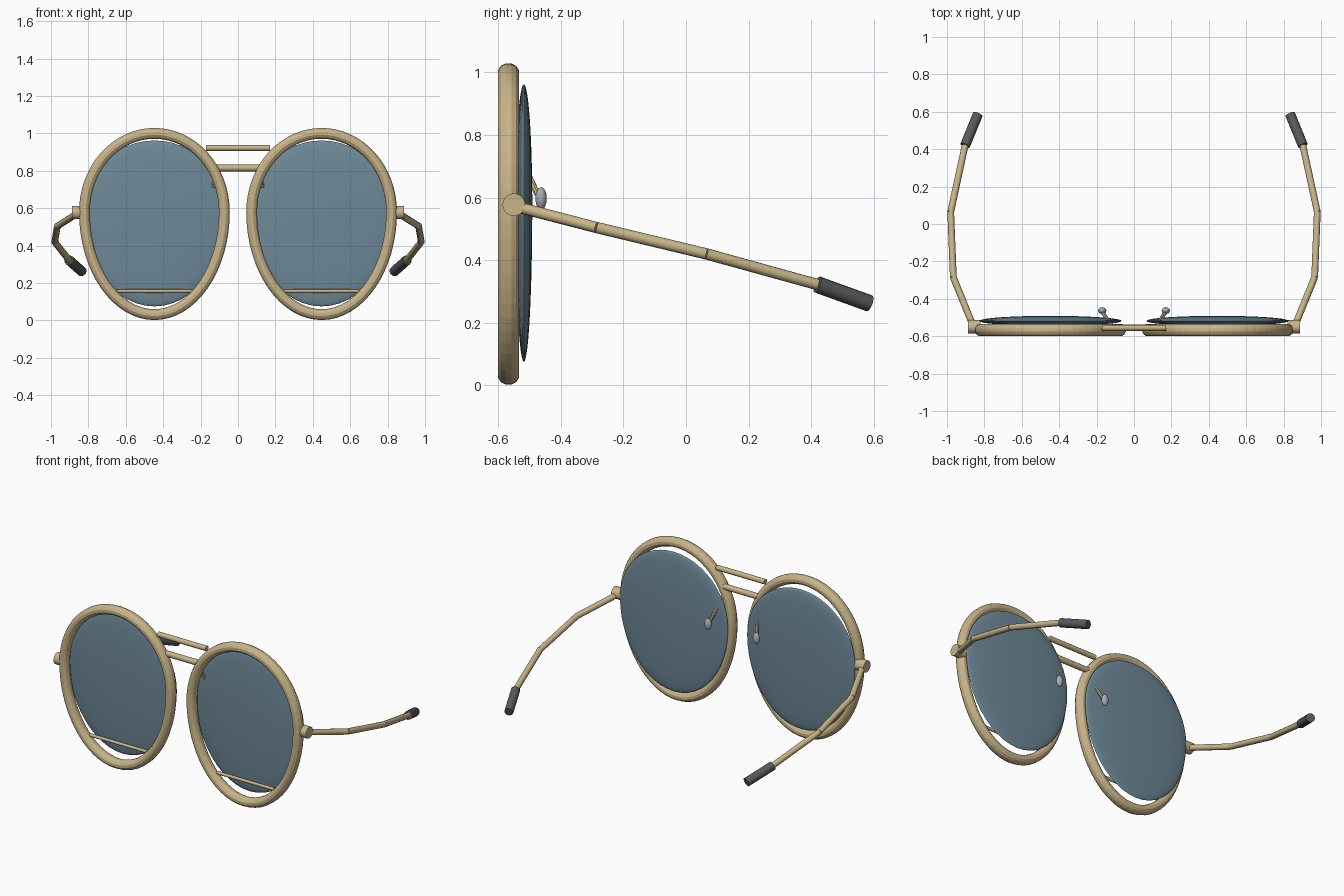
import bpy, bmesh, math
from mathutils import Vector

cube = bpy.data.objects.get("Cube")
if cube:
    bpy.data.objects.remove(cube)


def material(name, rgb):
    m = bpy.data.materials.new(name)
    m.use_nodes = True
    m.diffuse_color = (*rgb, 1)
    m.node_tree.nodes["Principled BSDF"].inputs["Base Color"].default_value = (*rgb, 1)
    return m


GOLD = material("warm gold metal", (0.58, 0.46, 0.25))
GLASS = material("blue grey glass", (0.155, 0.25, 0.315))
RUBBER = material("dark grey rubber", (0.1, 0.1, 0.105))
SILICONE = material("pale grey silicone", (0.38, 0.41, 0.46))

EYE_X, EYE_Z = 0.447, 0.58


def finish(bm, name, mat, smooth_angle=None):
    bmesh.ops.recalc_face_normals(bm, faces=bm.faces)
    me = bpy.data.meshes.new(name)
    bm.to_mesh(me)
    bm.free()
    me.materials.append(mat)
    ob = bpy.data.objects.new(name, me)
    bpy.context.collection.objects.link(ob)
    if smooth_angle:
        bpy.ops.object.select_all(action="DESELECT")
        ob.select_set(True)
        bpy.context.view_layer.objects.active = ob
        bpy.ops.object.shade_smooth_by_angle(angle=math.radians(smooth_angle))
    return ob


def rod(name, a, b, radius, mat, sides=12):
    """Capped cylinder between two points."""
    a, b = Vector(a), Vector(b)
    bm = bmesh.new()
    bmesh.ops.create_cone(bm, cap_ends=True, segments=sides, radius1=radius,
                          radius2=radius, depth=(b - a).length)
    turn = (b - a).to_track_quat("Z", "Y").to_matrix()
    for v in bm.verts:
        v.co = turn @ v.co + (a + b) / 2
    return finish(bm, name, mat, 35)


def egg(angle, rx, top, bottom):
    """Point on an oval whose lower half is longer than its upper half."""
    s = math.sin(angle)
    return rx * math.cos(angle), s * (top if s > 0 else bottom)


def rim(name, cx, steps=64, sides=12):
    bm = bmesh.new()
    rings = []
    for i in range(steps):
        t = math.tau * i / steps
        ring = []
        for j in range(sides):
            u = math.tau * (j + 0.5) / sides
            r = 0.03 * math.cos(u)
            x, z = egg(t, 0.374 + r, 0.42 + r, 0.549 + r)
            ring.append(bm.verts.new((cx + x, -0.567 + 0.034 * math.sin(u), EYE_Z + z)))
        rings.append(ring)
    for i in range(steps):
        p, q = rings[i], rings[(i + 1) % steps]
        for j in range(sides):
            k = (j + 1) % sides
            bm.faces.new((p[j], q[j], q[k], p[k]))
    return finish(bm, name, GOLD)


def ellipsoid(name, centre, rx, ry, top, bottom, mat):
    bm = bmesh.new()
    bmesh.ops.create_uvsphere(bm, u_segments=48, v_segments=24, radius=1)
    for v in bm.verts:
        x, y, z = v.co
        # poles face front and back so the outline stays smooth
        v.co = Vector(centre) + Vector((x * rx, z * ry, y * (top if y > 0 else bottom)))
    return finish(bm, name, mat, 60)


for side, s in (("left", 1), ("right", -1)):
    cx = s * EYE_X
    # Rim, lens and low cross bar
    rim(side + "_rim", cx)
    ellipsoid(side + "_lens", (cx, -0.518, 0.575), 0.38, 0.027, 0.387, 0.5, GLASS)
    rod(side + "_lens_bar", (cx - 0.2, -0.56, 0.157), (cx + 0.2, -0.56, 0.157), 0.01, GOLD)

    # Hinge barrel
    rod(side + "_hinge", (s * 0.82, -0.55, 0.577), (s * 0.887, -0.55, 0.577), 0.036, GOLD, 24)

    # Temple arm in straight sections with a rubber tip
    path = [(0.862, -0.54, 0.57), (0.966, -0.285, 0.504), (0.98, 0.065, 0.42),
            (0.903, 0.42, 0.322), (0.835, 0.586, 0.262)]
    path = [(s * x, y, z) for x, y, z in path]
    for i in range(3):
        rod(f"{side}_temple_{i + 1}", path[i], path[i + 1], 0.018, GOLD)
    rod(side + "_temple_tip", path[3], path[4], 0.027, RUBBER)

    # Nose pad on its wire
    rod(side + "_pad_arm", (s * 0.115, -0.55, 0.77), (s * 0.168, -0.472, 0.605), 0.01, GOLD, 8)
    ellipsoid(side + "_nose_pad", (s * 0.17, -0.463, 0.597), 0.022, 0.018, 0.036, 0.036, SILICONE)

# Double bridge
rod("upper_bridge", (-0.17, -0.555, 0.922), (0.17, -0.555, 0.922), 0.016, GOLD)
rod("lower_bridge", (-0.12, -0.555, 0.815), (0.12, -0.555, 0.815), 0.018, GOLD)
